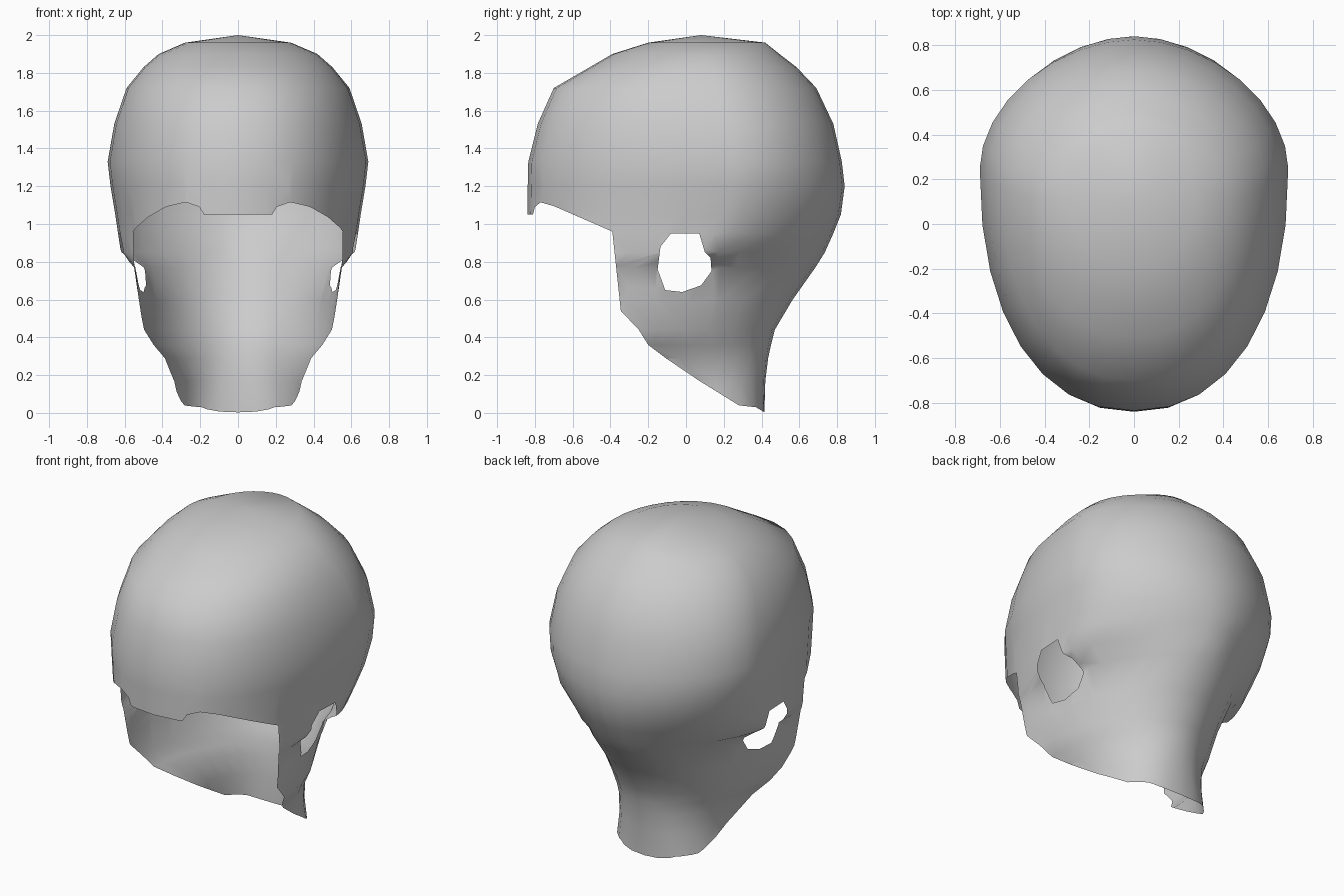
import bpy, bmesh, math
from mathutils import Vector

if "Cube" in bpy.data.objects:
    bpy.data.objects.remove(bpy.data.objects["Cube"])

SEG = 32
# Horizontal rings: z, front y, back y, half width, y of widest point, front power, back power
RINGS = [
    (0.00, -0.40, 0.415, 0.35, 0.00, 2.2, 2.5),
    (0.17, -0.45, 0.42, 0.345, -0.05, 2.2, 2.3),
    (0.29, -0.60, 0.435, 0.39, -0.15, 2.2, 2.1),
    (0.36, -0.70, 0.45, 0.45, -0.25, 2.2, 2.0),
    (0.44, -0.80, 0.47, 0.50, -0.30, 2.2, 2.0),
    (0.60, -0.80, 0.565, 0.525, -0.33, 2.2, 2.0),
    (0.77, -0.80, 0.685, 0.55, -0.28, 2.2, 2.05),
    (0.85, -0.82, 0.735, 0.62, 0.08, 2.25, 1.65),
    (0.95, -0.84, 0.78, 0.635, 0.15, 2.25, 1.7),
    (1.05, -0.84, 0.82, 0.65, 0.20, 2.25, 1.8),
    (1.20, -0.838, 0.84, 0.675, 0.24, 2.25, 1.85),
    (1.33, -0.835, 0.825, 0.69, 0.25, 2.25, 1.85),
    (1.53, -0.785, 0.78, 0.655, 0.22, 2.25, 1.9),
    (1.72, -0.70, 0.69, 0.59, 0.16, 2.2, 1.9),
    (1.83, -0.51, 0.585, 0.50, 0.13, 2.1, 1.9),
    (1.90, -0.39, 0.495, 0.42, 0.12, 2.0, 1.9),
    (1.96, -0.20, 0.42, 0.28, 0.12, 2.0, 1.9),
]
# Side outlines (y, z) of the openings
FACE = [(-1.2, 1.05), (-0.81, 1.05), (-0.80, 1.09), (-0.77, 1.115), (-0.70, 1.095),
        (-0.39, 0.96), (-0.345, 0.54), (-0.25, 0.44), (-0.20, 0.36), (-0.10, 0.285),
        (0.07, 0.17), (0.28, 0.04), (0.37, 0.03), (0.42, 0.0), (0.5, -0.2), (-1.2, -0.2)]
EAR = [(-0.135, 0.88), (-0.08, 0.95), (0.07, 0.95), (0.10, 0.85), (0.13, 0.82),
       (0.135, 0.75), (0.08, 0.675), (-0.02, 0.64), (-0.11, 0.65), (-0.15, 0.76)]


def inside(y, z, poly):
    hit = False
    for (y1, z1), (y2, z2) in zip(poly, poly[1:] + poly[:1]):
        if (z1 > z) != (z2 > z) and y < y1 + (z - z1) * (y2 - y1) / (z2 - z1):
            hit = not hit
    return hit


def cut_opening(bm, poly):
    """Slice the shell along a side outline and remove what lies inside it."""
    for (y1, z1), (y2, z2) in zip(poly, poly[1:] + poly[:1]):
        near = []
        for f in bm.faces:
            ys = [v.co.y for v in f.verts]
            zs = [v.co.z for v in f.verts]
            if (min(ys) < max(y1, y2) + 1e-4 and max(ys) > min(y1, y2) - 1e-4 and
                    min(zs) < max(z1, z2) + 1e-4 and max(zs) > min(z1, z2) - 1e-4):
                near.append(f)
        geom = set(near)
        for f in near:
            geom.update(f.edges)
            geom.update(f.verts)
        if near:
            bmesh.ops.bisect_plane(bm, geom=list(geom), dist=1e-5, plane_co=(0, y1, z1),
                                   plane_no=Vector((0, z2 - z1, y1 - y2)).normalized())
    gone = []
    for f in bm.faces:
        c = f.calc_center_median_weighted()
        if inside(c.y, c.z, poly):
            gone.append(f)
    bmesh.ops.delete(bm, geom=gone, context='FACES')


# Shell lofted through the rings
bm = bmesh.new()
loops = []
for z, yf, yb, w, yw, nf, nb in RINGS:
    loop = []
    for i in range(SEG):
        a = 2 * math.pi * i / SEG
        s, c = math.sin(a), math.cos(a)
        n, depth = (nb, yb - yw) if s > 0 else (nf, yw - yf)
        x = math.copysign(w * abs(c) ** (2 / n), c)
        y = yw + math.copysign(depth * abs(s) ** (2 / n), s)
        loop.append(bm.verts.new((x, y, z)))
    loops.append(loop)
for lo, hi in zip(loops, loops[1:]):
    for i in range(SEG):
        j = (i + 1) % SEG
        bm.faces.new((lo[i], lo[j], hi[j], hi[i]))
# Crown
crown = bm.verts.new((0, 0.08, 2.0))
for i in range(SEG):
    bm.faces.new((loops[-1][i], loops[-1][(i + 1) % SEG], crown))

cut_opening(bm, FACE)
cut_opening(bm, EAR)
bmesh.ops.remove_doubles(bm, verts=bm.verts, dist=0.001)
for f in bm.faces:
    f.smooth = True

mesh = bpy.data.meshes.new("helmet_shell")
bm.to_mesh(mesh)
bm.free()
shell = bpy.data.objects.new("helmet_shell", mesh)
bpy.context.collection.objects.link(shell)
grey = bpy.data.materials.new("light_grey")
grey.diffuse_color = (0.6, 0.6, 0.6, 1)
grey.use_nodes = True
grey.node_tree.nodes["Principled BSDF"].inputs["Base Color"].default_value = grey.diffuse_color
mesh.materials.append(grey)
